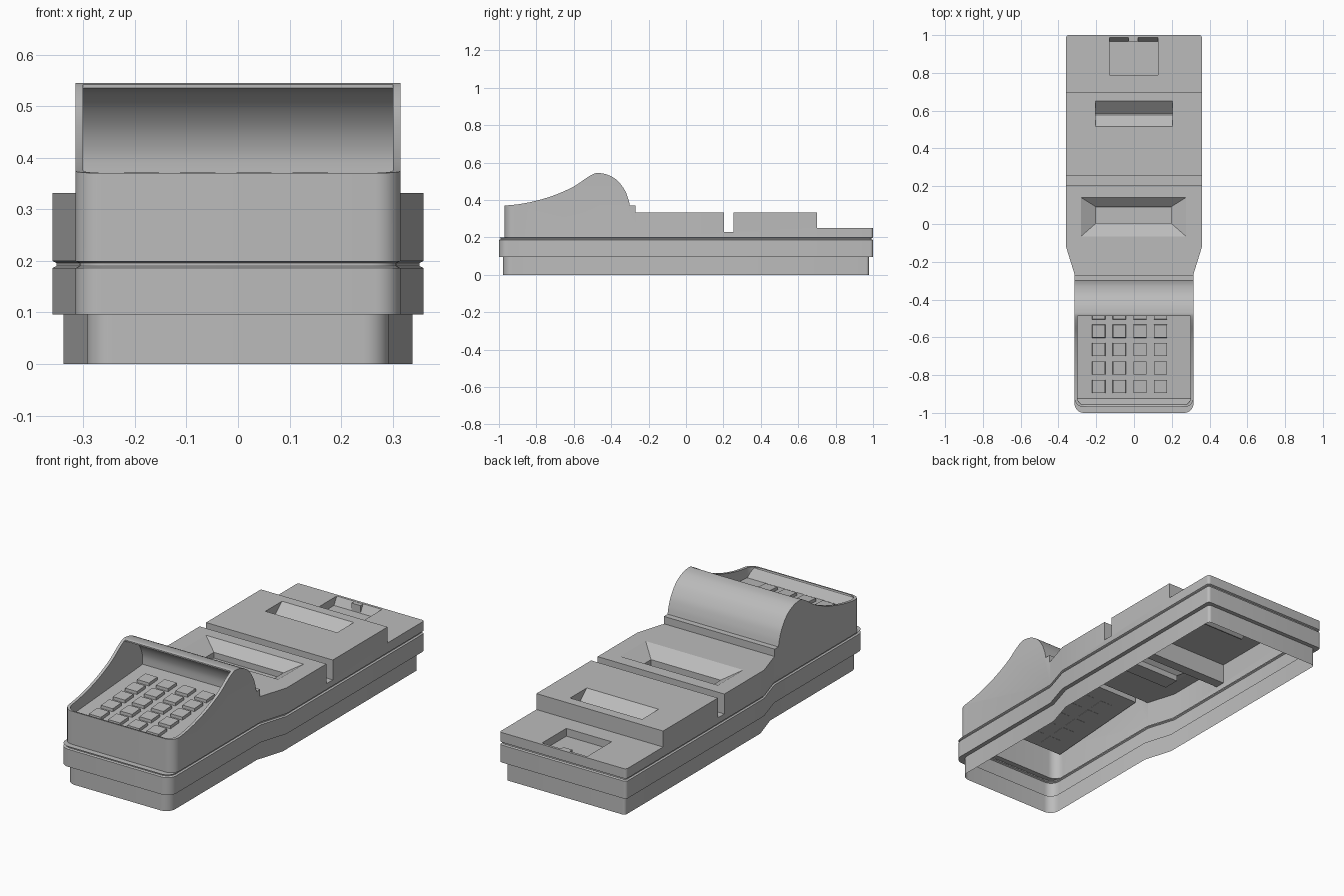
import bpy, bmesh, math
from mathutils import Vector

if "Cube" in bpy.data.objects:
    bpy.data.objects.remove(bpy.data.objects["Cube"])

grey = bpy.data.materials.new("light_grey")
grey.diffuse_color = (0.5, 0.5, 0.5, 1)
grey.use_nodes = True
grey.node_tree.nodes["Principled BSDF"].inputs["Base Color"].default_value = grey.diffuse_color


def loft(name, rings, cap=True):
    """Skin a stack of equal-length rings, optionally closing both ends."""
    bm = bmesh.new()
    rows = [[bm.verts.new(p) for p in r] for r in rings]
    n = len(rows[0])
    for a, b in zip(rows, rows[1:]):
        for i in range(n):
            j = (i + 1) % n
            bm.faces.new((a[i], a[j], b[j], b[i]))
    if cap:
        bm.faces.new(rows[0])
        bm.faces.new(rows[-1])
    bmesh.ops.recalc_face_normals(bm, faces=bm.faces[:])
    me = bpy.data.meshes.new(name)
    bm.to_mesh(me)
    bm.free()
    me.materials.append(grey)
    ob = bpy.data.objects.new(name, me)
    bpy.context.collection.objects.link(ob)
    return ob


def activate(ob):
    bpy.ops.object.select_all(action='DESELECT')
    ob.select_set(True)
    bpy.context.view_layer.objects.active = ob


def boolean(ob, other, op):
    mod = ob.modifiers.new("cut", 'BOOLEAN')
    mod.operation, mod.solver, mod.object = op, 'EXACT', other
    activate(ob)
    bpy.ops.object.modifier_apply(modifier=mod.name)
    bpy.data.objects.remove(other)


def outline(inset, z, front=0.0):
    """Plan shape: wide back, tapered shoulders, narrow rounded front."""
    w, n = 0.36 - inset, 0.315 - inset
    f, b = -1 + inset + front, 1 - inset
    half = [(n, f, 0.05), (n, -0.265, 0), (w, -0.12, 0), (w, b, 0.015)]
    corners = half + [(-x, y, r) for x, y, r in reversed(half)]
    pts = []
    for i, (x, y, r) in enumerate(corners):
        c = Vector((x, y))
        if r == 0:
            pts.append((x, y, z))
            continue
        d0 = (Vector(corners[i - 1][:2]) - c).normalized() * r
        d1 = (Vector(corners[(i + 1) % len(corners)][:2]) - c).normalized() * r
        for k in range(9):
            a = math.radians(90 * k / 8)
            p = c + d0 * (1 - math.sin(a)) + d1 * (1 - math.cos(a))
            pts.append((p.x, p.y, z))
    return pts


def smooth(pts, steps=5):
    """Catmull-Rom curve through 2D points."""
    p = [Vector(q) for q in [pts[0]] + pts + [pts[-1]]]
    out = []
    for a, b, c, d in zip(p, p[1:], p[2:], p[3:]):
        for k in range(steps):
            t = k / steps
            out.append(tuple(0.5 * (2 * b + (c - a) * t + (2 * a - 5 * b + 4 * c - d) * t * t
                                    + (3 * b - a - 3 * c + d) * t ** 3)))
    return out + [pts[-1]]


def extrude_x(name, profile, x):
    return loft(name, [[(s, y, z) for y, z in profile] for s in (-x, x)])


def rect(x0, x1, y0, y1, z):
    return [(x0, y0, z), (x1, y0, z), (x1, y1, z), (x0, y1, z)]


# Lower body: inset skirt, middle band, groove and front ledge (open underneath)
loft("lower_body", [outline(i, z, f) for i, z, f in (
    (0.022, 0, 0), (0.022, 0.096, 0), (0, 0.096, 0), (0, 0.186, 0), (0.008, 0.19, 0),
    (0.008, 0.196, 0), (0, 0.2, 0), (0, 0.2, 0.03))], cap=False)

# Upper shell: plan shape trimmed by the side silhouette with hood, channel and step
hood = smooth([(-0.97, 0.37), (-0.89, 0.378), (-0.8, 0.396), (-0.7, 0.427), (-0.6, 0.472),
               (-0.53, 0.519), (-0.49, 0.541), (-0.465, 0.544), (-0.42, 0.535),
               (-0.37, 0.507), (-0.33, 0.457), (-0.31, 0.41), (-0.3, 0.37)])
side = [(-1.1, 0.1), (-1.1, 0.37)] + hood + [
    (-0.27, 0.37), (-0.27, 0.332), (0.203, 0.332), (0.203, 0.23), (0.255, 0.23),
    (0.255, 0.332), (0.7, 0.332), (0.7, 0.25), (1.1, 0.25), (1.1, 0.1)]
shell = loft("upper_shell", [outline(0, 0.2, 0.03), outline(0, 0.7, 0.03)])
boolean(shell, extrude_x("silhouette", side, 0.5), 'INTERSECT')

# Keypad well running back under the hood
arch = smooth([(-0.345, 0.363), (-0.347, 0.41), (-0.365, 0.457), (-0.4, 0.5),
               (-0.44, 0.526), (-0.487, 0.535)])
well = extrude_x("well_cutter", [(-1.0, 0.8), (-1.0, 0.375), (-0.955, 0.366), (-0.925, 0.322)]
                 + arch + [(-0.487, 0.8)], 0.5)
boolean(well, loft("well_plan", [outline(0.015, 0.25, 0.02), outline(0.015, 0.75, 0.02)]),
        'INTERSECT')
boolean(shell, well, 'DIFFERENCE')

# Funnel slot, grooved slot and rear pocket
slot, funnel = (-0.2, 0.195, 0.005, 0.09), (-0.28, 0.275, -0.065, 0.14)
groove = (-0.205, 0.203, 0.515, 0.65)
pocket, mouth = (-0.13, 0.127, 0.79, 0.965), (-0.13, 0.127, 0.79, 0.987)
for name, rings in (
        ("funnel_cutter", [(slot, 0.255), (slot, 0.285), (funnel, 0.332), (funnel, 0.4)]),
        ("groove_cutter", [((-0.205, 0.203, 0.578, 0.584), 0.275), (groove, 0.332),
                           (groove, 0.4)]),
        ("pocket_cutter", [(pocket, 0.21), (mouth, 0.25), (mouth, 0.3)])):
    boolean(shell, loft(name, [rect(*r, z) for r, z in rings]), 'DIFFERENCE')

# Latch tab at the back of the pocket
tab = (-0.03, 0.02, 0.965, 0.987)
loft("latch_tab", [rect(*tab, 0.212), rect(*tab, 0.249)])

# Open the shell underneath
bm = bmesh.new()
bm.from_mesh(shell.data)
bottom = [f for f in bm.faces if all(abs(v.co.z - 0.2) < 1e-4 for v in f.verts)]
bmesh.ops.delete(bm, geom=bottom, context='FACES')
bmesh.ops.remove_doubles(bm, verts=bm.verts[:], dist=1e-5)
bm.to_mesh(shell.data)
bm.free()

# Keys lying on the sloping well floor
slope = (0.363 - 0.322) / (0.925 - 0.345)
for row in range(5):
    for col in range(4):
        x, y = -0.187 + 0.109 * col, -0.86 + 0.0975 * row

        def ring(h, size):
            return [(px, py, 0.322 + slope * (py + 0.925) + h)
                    for px, py, _ in rect(x - size, x + size, y - size, y + size, 0)]
        loft("key_%d_%d" % (row + 1, col + 1), [ring(-0.001, 0.035), ring(0.015, 0.034)])

# Shading
for ob in list(bpy.context.scene.objects):
    if not ob.name.startswith("key"):
        activate(ob)
        bpy.ops.object.shade_smooth_by_angle(angle=math.radians(25))
